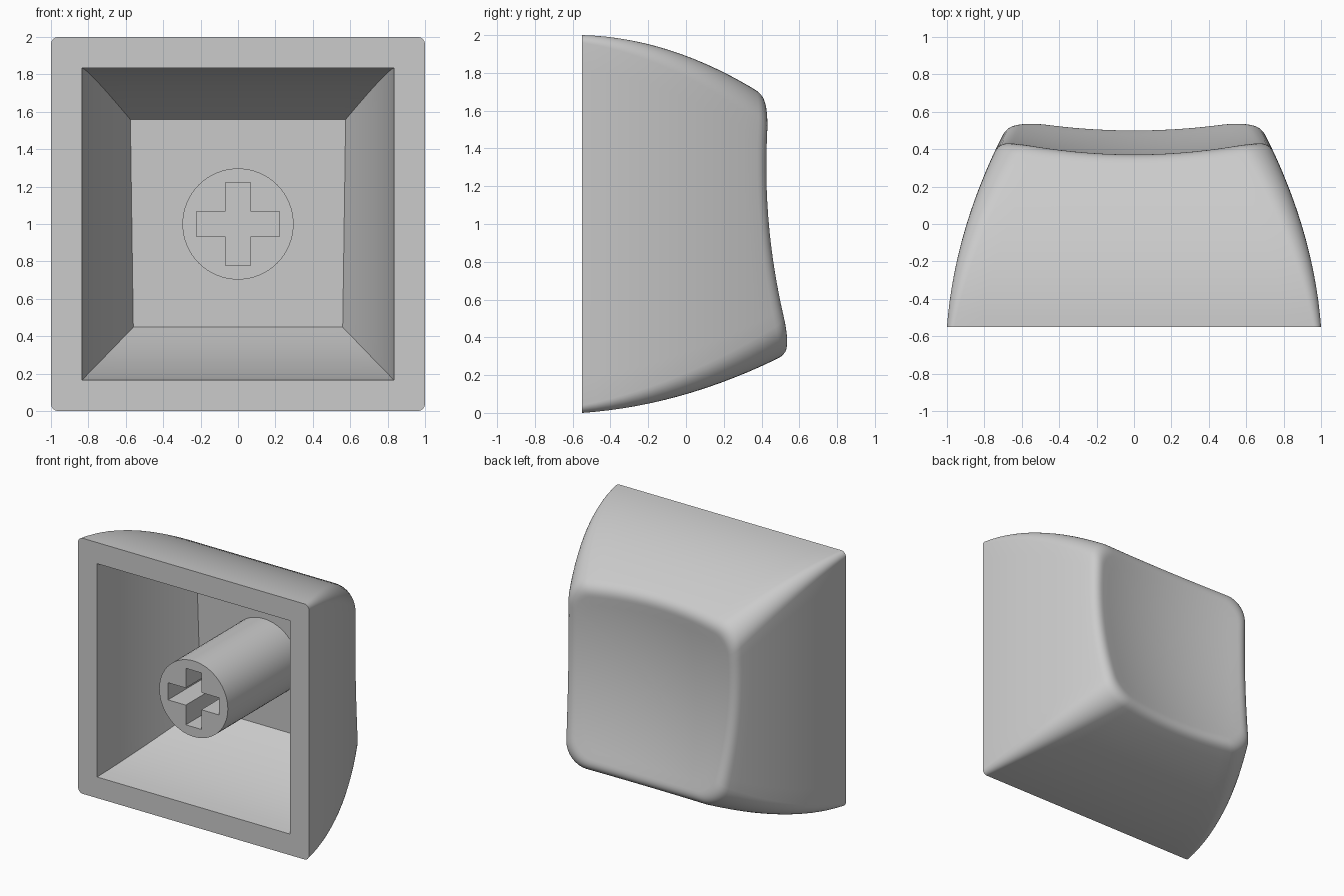
import bpy
import bmesh
from math import cos, sin, pi, radians
from mathutils import Vector, Matrix

cube = bpy.data.objects.get("Cube")
if cube:
    bpy.data.objects.remove(cube, do_unlink=True)

FRONT = -0.55
ARC, SIDE = 8, 14

grey = bpy.data.materials.new("light_grey_plastic")
grey.use_nodes = True
colour = (0.6, 0.6, 0.6, 1)
grey.diffuse_color = colour
grey.node_tree.nodes["Principled BSDF"].inputs["Base Color"].default_value = colour


def make_object(name, bm):
    bmesh.ops.recalc_face_normals(bm, faces=bm.faces)
    mesh = bpy.data.meshes.new(name)
    bm.to_mesh(mesh)
    bm.free()
    mesh.materials.append(grey)
    obj = bpy.data.objects.new(name, mesh)
    bpy.context.collection.objects.link(obj)
    return obj


def activate(obj):
    bpy.ops.object.select_all(action='DESELECT')
    obj.select_set(True)
    bpy.context.view_layer.objects.active = obj


# Rounded-rectangle outline: each entry is (corner centre sign, arc direction)
outline = []
signs = [Vector(s) for s in ((1, 1), (-1, 1), (-1, -1), (1, -1))]
for c in range(4):
    for i in range(ARC + 1):
        a = (c + i / ARC) * pi / 2
        outline.append((signs[c], Vector((cos(a), sin(a)))))
    for i in range(1, SIDE):
        outline.append((signs[c].lerp(signs[(c + 1) % 4], i / SIDE), outline[-1][1]))


def section(entry, y, inset=0.0, bow=(1, 1, 1), rounded=True):
    """Point of the tapering outline at depth y; the walls bow inwards."""
    t = y - FRONT
    w = 1 - inset - bow[0] * (0.077 * t + 0.208 * t * t)
    top = 2 - inset - bow[1] * (0.027 * t + 0.315 * t * t)
    low = inset + bow[2] * (0.069 * t + 0.202 * t * t)
    r = max(0.04 + 0.13 * t - 0.6 * inset, 0.01) if rounded else 0.0
    sign, arc = entry
    x = sign.x * (w - r) + arc.x * r
    z = (top + low) / 2 + sign.y * ((top - low) / 2 - r) + arc.y * r
    return Vector((x, y, z))


def dish(x, z):
    return 0.352 + 0.165 * (z - 1.3) ** 2 + 0.165 * x * x


def ceiling(x, z):
    return 0.352 - 0.027 * z


def meet(entry, surface, **kw):
    """Where a wall line meets a surface."""
    y = 0.4
    for _ in range(12):
        p = section(entry, y, **kw)
        y = surface(p.x, p.z)
    return Vector((p.x, y, p.z))


def inner_wall(entry, s):
    kw = dict(inset=0.165, bow=(1.18, 1.08, 1.28), rounded=False)
    end = meet(entry, ceiling, **kw)
    return section(entry, FRONT + s * (end.y - FRONT), **kw)


# Every line of the shell runs from the inner ceiling, round the front rim,
# up the outer wall, over the rounded edge and into the dish.
def shell_line(entry):
    line = [inner_wall(entry, 1 - i / 10) for i in range(11)]
    edge = meet(entry, dish)
    stop = edge.y - 0.06
    line += [section(entry, FRONT + (stop - FRONT) * i / 14) for i in range(15)]
    start = line[-1]
    lip = section(entry, edge.y, inset=0.07)
    lip.y = dish(lip.x, lip.z)
    for i in range(1, 9):
        u = i / 8
        line.append(start * (1 - u) ** 2 + edge * 2 * u * (1 - u) + lip * u * u)
    for i in range(1, 10):
        k = 1 - i / 10
        x, z = lip.x * k, 1 + (lip.z - 1) * k
        line.append(Vector((x, dish(x, z), z)))
    return line


# Hollow shell
bm = bmesh.new()
lines = [[bm.verts.new(p) for p in shell_line(e)] for e in outline]
centre = bm.verts.new((0, dish(0, 1), 1))
for a, b in zip(lines, lines[1:] + lines[:1]):
    for i in range(len(a) - 1):
        bm.faces.new((a[i], a[i + 1], b[i + 1], b[i]))
    bm.faces.new((a[-1], centre, b[-1]))
bm.faces.new([line[0] for line in lines])
bmesh.ops.remove_doubles(bm, verts=bm.verts, dist=0.0005)
shell = make_object("key_shell", bm)
activate(shell)
bpy.ops.object.shade_smooth_by_angle(angle=radians(35))


def prism(name, points, y0, y1):
    """Extrude an x-z outline, centred at z = 1, from y0 to y1."""
    bm = bmesh.new()
    face = bm.faces.new([bm.verts.new((x, y0, 1 + z)) for x, z in points])
    out = bmesh.ops.extrude_face_region(bm, geom=[face], use_keep_orig=True)
    verts = [g for g in out["geom"] if isinstance(g, bmesh.types.BMVert)]
    bmesh.ops.translate(bm, verts=verts, vec=(0, y1 - y0, 0))
    return make_object(name, bm)


# Round stem with a cross-shaped socket
circle = [(0.297 * cos(i * pi / 32), 0.297 * sin(i * pi / 32)) for i in range(64)]
stem = prism("stem", circle, FRONT, 0.345)
arm, half = 0.221, 0.067
cross = []
for q in range(4):
    turn = Matrix.Rotation(q * pi / 2, 2)
    cross += [tuple(turn @ Vector(p)) for p in ((arm, -half), (arm, half), (half, half))]
cutter = prism("socket_cutter", cross, FRONT - 0.1, FRONT + 0.5)
cutter.hide_render = True
activate(stem)
cut = stem.modifiers.new("socket", 'BOOLEAN')
cut.operation = 'DIFFERENCE'
cut.solver = 'EXACT'
cut.object = cutter
bpy.ops.object.modifier_apply(modifier=cut.name)
bpy.data.objects.remove(cutter, do_unlink=True)
activate(stem)
bpy.ops.object.shade_smooth_by_angle(angle=radians(35))
